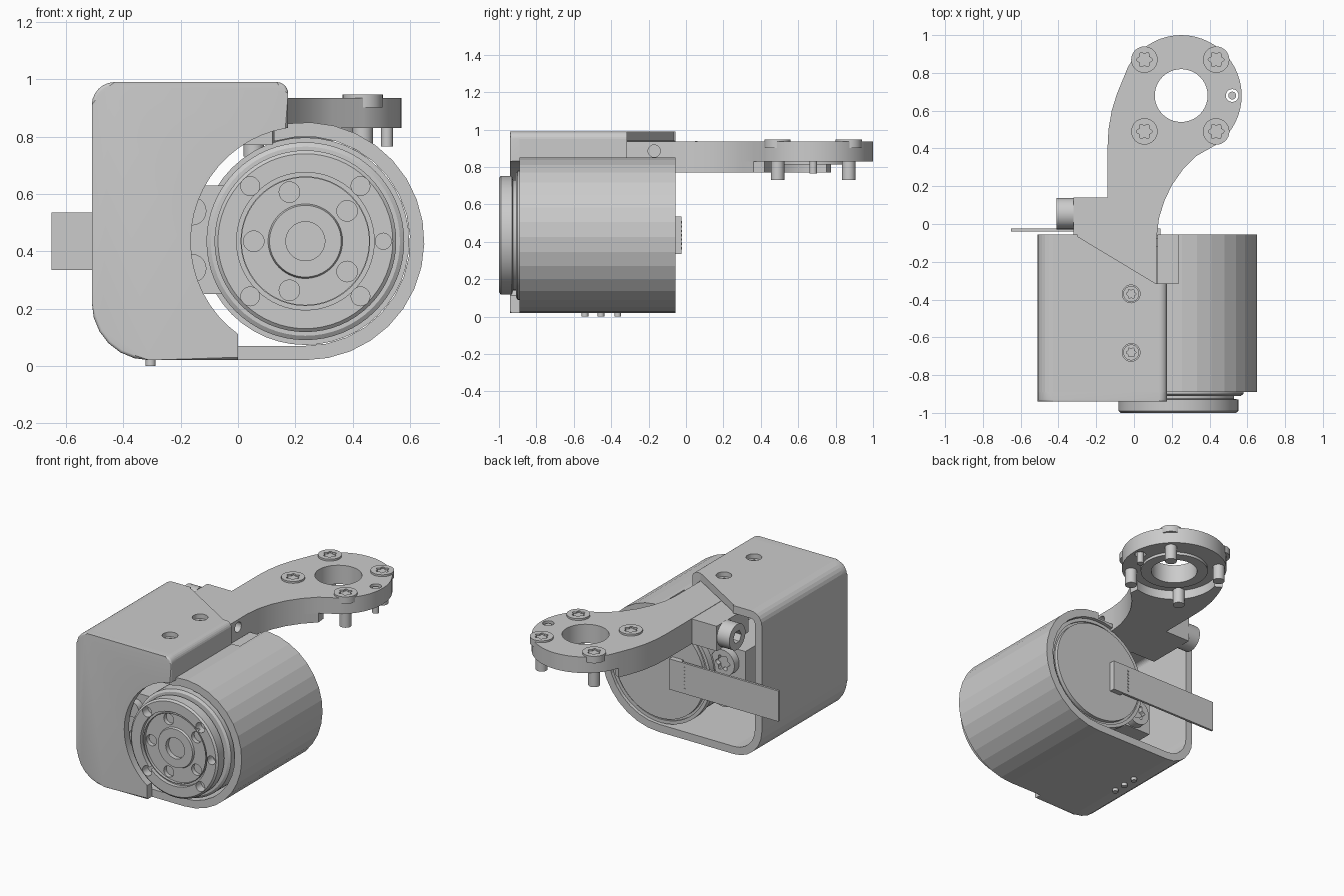
import bpy, bmesh
from math import cos, sin, acos, radians, degrees, pi, hypot

if "Cube" in bpy.data.objects:
    bpy.data.objects.remove(bpy.data.objects["Cube"])

CX, CZ = 0.235, 0.435          # motor axis (runs along y)
HX, HY = 0.25, 0.68            # centre of the arm's ring head
smooth = []


def arc(cx, cy, r, a0, a1, n):
    return [(cx + r * cos(radians(a0 + (a1 - a0) * i / n)),
             cy + r * sin(radians(a0 + (a1 - a0) * i / n))) for i in range(n + 1)]


def circle(cx, cy, r, n=32):
    return arc(cx, cy, r, 0, 360, n)[:-1]


def rect(x0, x1, y0, y1):
    return [(x0, y0), (x1, y0), (x1, y1), (x0, y1)]


def star(cx, cy, r, n=36):
    return [(cx + r * (1 + .18 * cos(6 * t)) * cos(t), cy + r * (1 + .18 * cos(6 * t)) * sin(t))
            for t in (2 * pi * i / n for i in range(n))]


def place(axis, u, v, w):
    return {'x': (w, u, v), 'y': (u, w, v), 'z': (u, v, w)}[axis]


def prism(bm, loops, a, b, axis):
    """Extrude an outline (plus optional hole loops) from a to b along an axis."""
    rings = []
    for w in (a, b):
        vs = [[bm.verts.new(place(axis, u, v, w)) for u, v in lp] for lp in loops]
        rings.append(vs)
        if len(loops) == 1:
            bm.faces.new(vs[0])
        else:
            es = [bm.edges.new((l[i - 1], l[i])) for l in vs for i in range(len(l))]
            bmesh.ops.triangle_fill(bm, use_beauty=True, edges=es)
    for l0, l1 in zip(*rings):
        for i in range(len(l0)):
            bm.faces.new((l0[i - 1], l0[i], l1[i], l1[i - 1]))


def finish(name, bm, soft=True):
    bmesh.ops.recalc_face_normals(bm, faces=bm.faces)
    me = bpy.data.meshes.new(name)
    bm.to_mesh(me)
    bm.free()
    ob = bpy.data.objects.new(name, me)
    bpy.context.collection.objects.link(ob)
    if soft:
        smooth.append(ob)
    return ob


def solid(name, *parts, soft=True):
    bm = bmesh.new()
    for p in parts:
        prism(bm, *p)
    return finish(name, bm, soft)


def cut(ob, *parts):
    cutter = solid("cutter", *parts, soft=False)
    cutter.hide_render = True
    m = ob.modifiers.new("cut", 'BOOLEAN')
    m.operation, m.solver, m.object = 'DIFFERENCE', 'EXACT', cutter
    bpy.context.view_layer.objects.active = ob
    bpy.ops.object.modifier_apply(modifier="cut")
    bpy.data.objects.remove(cutter)


def screw(name, u, v, axis, top, d, r, head, shaft, length, socket, depth):
    """Socket-head screw whose head faces away from direction d."""
    return solid(name,
                 ([circle(u, v, r), socket], top, top + d * depth, axis),
                 ([circle(u, v, r)], top + d * depth, top + d * head, axis),
                 ([circle(u, v, shaft, 20)], top + d * head, top + d * length, axis))


def box_corners(o):
    """Three rounded corners of the housing box, inset by o."""
    pts = []
    for x, z, sx, sz, r, a in ((.175 - o, .99 - o, -1, -1, .04, 0),
                               (-.51 + o, .99 - o, 1, -1, .08, 90),
                               (-.51 + o, .02 + o, 1, 1, .2, 180)):
        r = max(r - o, .01)
        pts += arc(x + sx * r, z + sz * r, r, a, a + 90, 6)
    return pts


def shell_outline(o):
    r = .415 - o
    return arc(CX, CZ, r, -90, degrees(acos((.175 - o - CX) / r)), 17) + box_corners(o)


# Housing shell, with the slanted opening for the arm and two screw holes on top
shell = solid("housing_shell", ([shell_outline(0), shell_outline(.05)], -.89, -.055, 'y'), soft=False)
cut(shell, ([[(-.30, .1), (-.30, -.065), (.115, -.315), (.235, -.315), (.235, .1)]], .81, 1.1, 'z'))
cut(shell, *[([circle(-.015, y, .047)], .9, 1.1, 'z') for y in (-.37, -.68)])

# Housing front plate with the round motor cut-out and softened outer edge
bm = bmesh.new()
prism(bm, [box_corners(0) + [(0, .02)] + arc(CX, CZ, .40, 234, 98.6, 20)], -.94, -.89, 'y')
edges = [e for e in bm.edges if all(v.co.y < -.93 for v in e.verts)
         and (all(hypot(v.co.x - CX, v.co.z - CZ) > .405 for v in e.verts)
              or all(v.co.x > .174 for v in e.verts))]
bmesh.ops.bevel(bm, geom=edges, offset=.033, segments=4, profile=.5, affect='EDGES', clamp_overlap=True)
finish("housing_front", bm)

# Motor: turned body with stepped front flange
profile = [(.068, -.955), (.068, -.985), (.125, -.985), (.13, -.972), (.222, -.972), (.222, -.99),
           (.226, -.99), (.226, -.975), (.24, -.975), (.24, -1), (.305, -1), (.317, -.99),
           (.317, -.93), (.295, -.925), (.295, -.91), (.33, -.91), (.345, -.9), (.345, -.085),
           (.325, -.085), (.325, -.06)]
bm = bmesh.new()
N = 64
rings = [[bm.verts.new((CX + r * cos(2 * pi * i / N), y, CZ + r * sin(2 * pi * i / N)))
          for i in range(N)] for r, y in profile]
for a, b in zip(rings, rings[1:]):
    for i in range(N):
        bm.faces.new((a[i - 1], a[i], b[i], b[i - 1]))
bm.faces.new(rings[0])
bm.faces.new(rings[-1])
motor = finish("motor", bm)
bolts = [(.18, 36 + 72 * i, .036) for i in range(5)] + [(.272, 45 + 90 * i, .033) for i in range(4)]
bolts.append((.272, 0, .028))
cut(motor, *[([circle(CX + R * cos(radians(t)), CZ + R * sin(radians(t)), r, 20)], -1.1, -.945, 'y')
             for R, t, r in bolts])
solid("motor_back_ring", ([circle(CX, CZ, .362, 48), circle(CX, CZ, .34, 48)], -.12, -.075, 'y'))

# Arm: thin upper plate with ring head, thicker stem below
right = [(.12, -.86), (.12, -.07), (.132, .03), (.16, .12), (.2, .205), (.26, .29), (.33, .36)]
left = [(-.055, .775), (-.09, .69), (-.118, .6), (-.135, .5), (-.14, .4), (-.14, -.86)]
upper = right + arc(HX, HY, .32, -54, 152, 30) + left
lower = right + arc(HX, HY, .27, -74, -195, 20) + left
arm = solid("arm",
            ([upper, circle(HX, HY, .14, 40), circle(.52, .68, .034, 20)], .83, .935, 'z'))
cut(arm, ([circle(-.17, .885, .033, 20)], .06, .2, 'x'))
solid("arm_stem", ([lower], .77, .83, 'z'))
solid("arm_head_washer", ([circle(HX, HY, .205, 40), circle(HX, HY, .14, 40)], .812, .83, 'z'))
solid("arm_pin", ([circle(.52, .68, .021, 16)], .765, .925, 'z'))

# Four arm-head screws, two housing top screws
for x in (.055, .435):
    for y in (.49, .87):
        screw("arm_screw", x, y, 'z', .947, -1, .07, .045, .036, .217, star(x, y, .036), .011)
for y in (-.37, -.68):
    screw("top_screw", -.015, y, 'z', .962, -1, .042, .06, .03, .1, star(-.015, y, .022), .02)

# Clamp block beside the arm with its hex screw
solid("clamp_block", ([rect(-.32, -.14, -.19, .14)], .77, .933, 'z'))
screw("clamp_screw", .055, .855, 'x', -.41, 1, .083, .09, .04, .2, circle(.055, .855, .042, 6), .05)

# Motor mount inside the housing, with two long screws
solid("motor_mount", ([rect(-.29, 0, .25, .63)], -.82, -.2, 'y'))
for z in (.34, .54):
    screw("mount_screw", -.16, z, 'y', -.15, -1, .085, .06, .05, .72, star(-.16, z, .045), .03)

# Ribbon cable with end block and solder points
solid("ribbon_cable", ([rect(-.65, .14, .335, .535)], -.04, -.025, 'y'),
      ([rect(.06, .14, .335, .535)], -.06, -.04, 'y'))
solid("solder_points", *[([rect(.02, .03, z, z + .012)], -.03, -.021, 'y')
                         for z in [.36 + .023 * i for i in range(7)]])

# Three small pins under the housing
for y in (-.54, -.455, -.365):
    solid("bottom_pin", ([circle(-.305, y, .018, 16)], 0, .06, 'z'))

# Smooth round parts, keep edges sharp
bpy.ops.object.select_all(action='DESELECT')
for ob in smooth:
    ob.select_set(True)
bpy.context.view_layer.objects.active = smooth[0]
bpy.ops.object.shade_smooth_by_angle(angle=radians(25))
